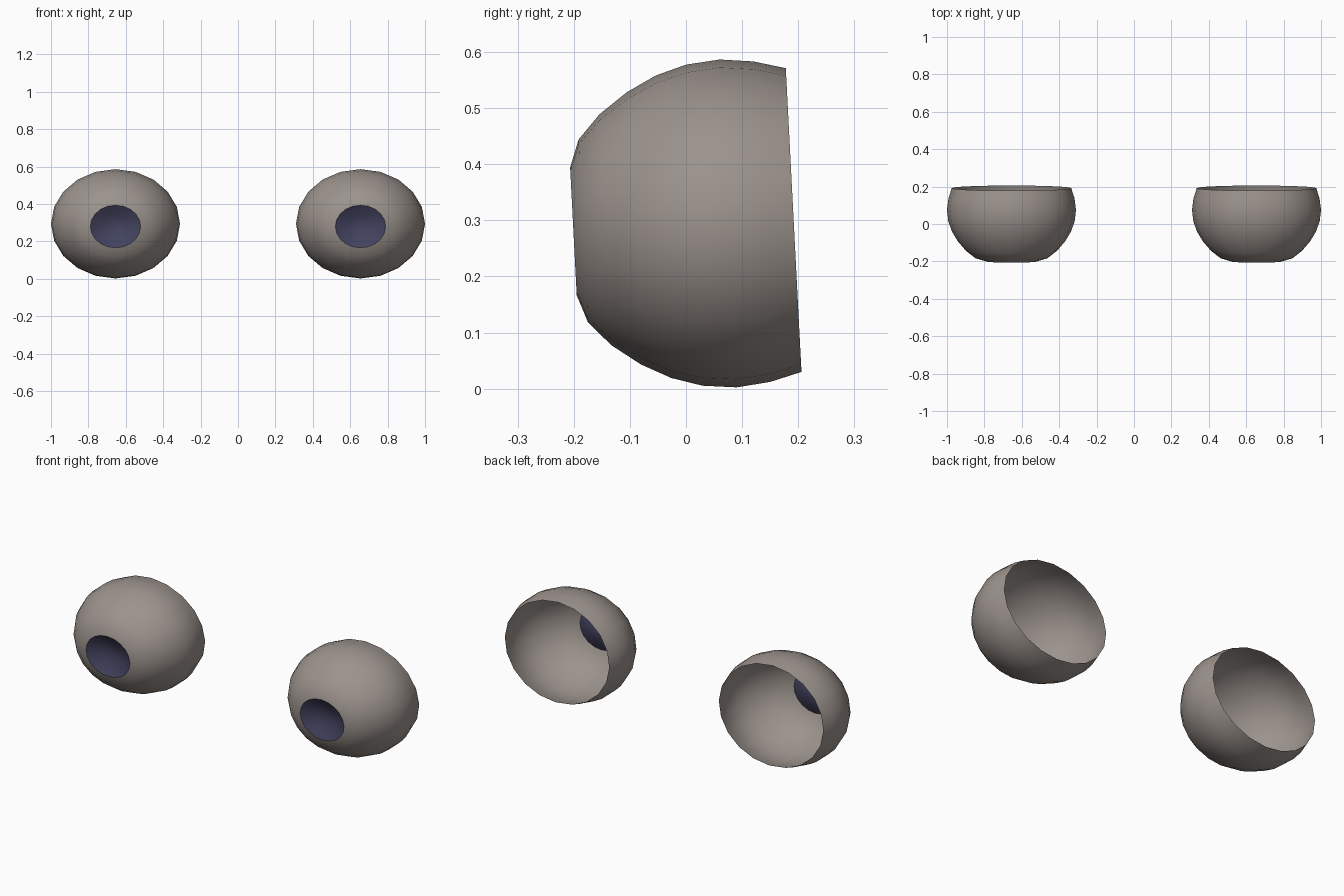
import bpy, bmesh, math
from mathutils import Matrix

if "Cube" in bpy.data.objects:
    bpy.data.objects.remove(bpy.data.objects["Cube"])

SEGMENTS = 20
WIDEN = 0.345 / 0.2925          # the shells are wider than they are tall
TILT = math.radians(2.96)


def material(name, rgb):
    m = bpy.data.materials.new(name)
    m.diffuse_color = (*rgb, 1)
    m.use_nodes = True
    m.node_tree.nodes["Principled BSDF"].inputs["Base Color"].default_value = m.diffuse_color
    return m


shell_mat = material("warm grey", (0.33, 0.29, 0.265))
iris_mat = material("dark blue", (0.055, 0.055, 0.115))

# (depth, radius) from the open back rim to the edge of the iris
shell_profile = [(0.117, 0.271), (0.06, 0.286), (0.0, 0.2925), (-0.06, 0.2865),
                 (-0.115, 0.270), (-0.168, 0.243), (-0.219, 0.206),
                 (-0.2585, 0.163), (-0.276, 0.114)]
# dished iris, running inward to its pole
iris_profile = [(-0.276, 0.114), (-0.243, 0.057), (-0.232, 0.0)]


def lathe(name, profile, x, mat):
    """Revolve a profile about the y axis into an open, single-walled surface."""
    bm = bmesh.new()
    rings = []
    for t, r in profile:
        if r == 0:
            rings.append([bm.verts.new((0, t, 0))] * SEGMENTS)
            continue
        angles = [2 * math.pi * i / SEGMENTS for i in range(SEGMENTS)]
        rings.append([bm.verts.new((r * WIDEN * math.sin(a), t, r * math.cos(a)))
                      for a in angles])
    for a, b in zip(rings, rings[1:]):
        for i in range(SEGMENTS):
            j = (i + 1) % SEGMENTS
            corners = [a[i], b[i], b[j], a[j]]
            bm.faces.new(list(dict.fromkeys(corners)))
    bm.transform(Matrix.Translation((x, 0.075, 0.2945)) @ Matrix.Rotation(TILT, 4, 'X'))
    for f in bm.faces:
        f.smooth = True
    mesh = bpy.data.meshes.new(name)
    bm.to_mesh(mesh)
    bm.free()
    mesh.materials.append(mat)
    ob = bpy.data.objects.new(name, mesh)
    bpy.context.collection.objects.link(ob)


# a matching pair of eyes
for side, x in (("left", -0.655), ("right", 0.655)):
    lathe(side + "_eye_shell", shell_profile, x, shell_mat)
    lathe(side + "_iris", iris_profile, x, iris_mat)
